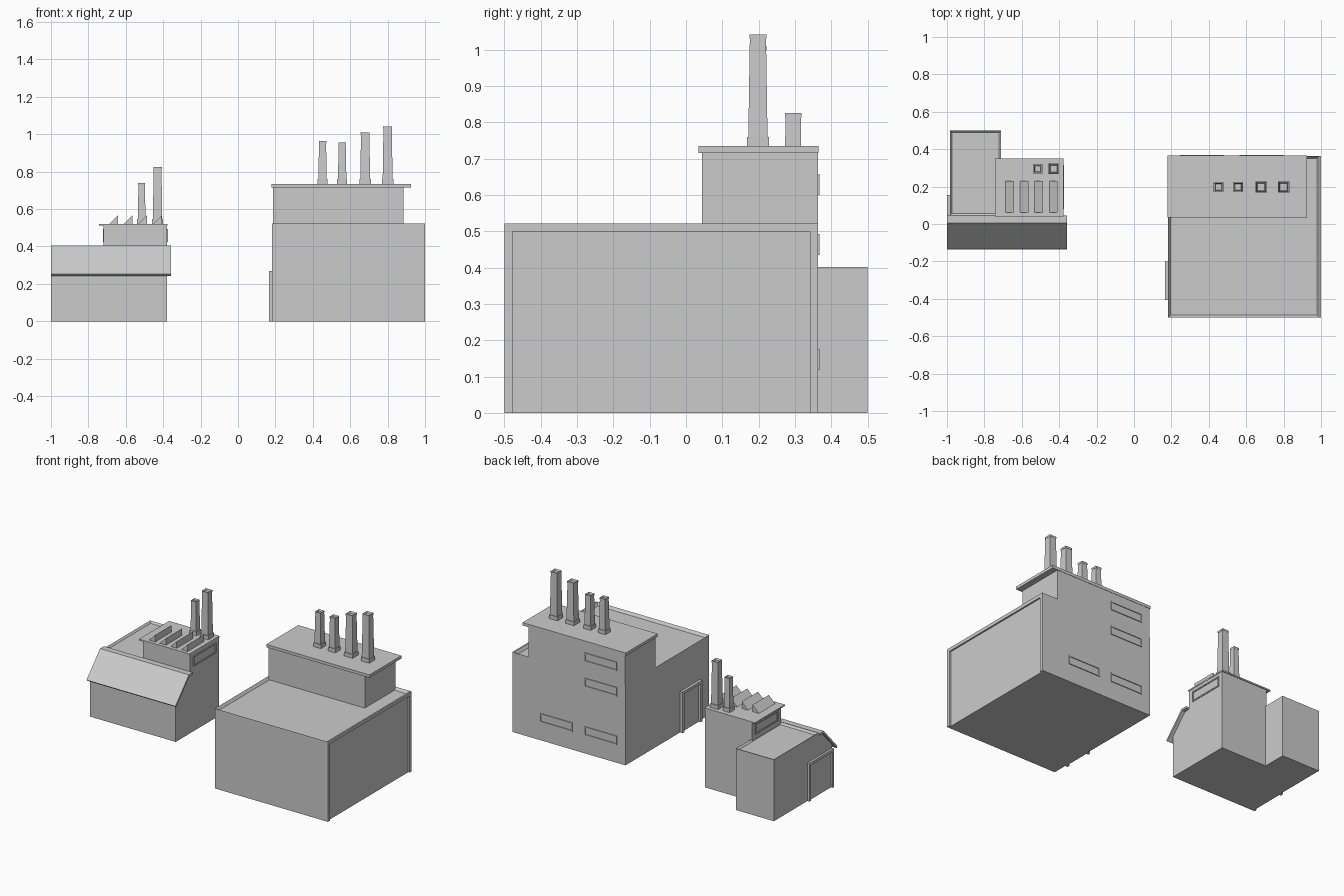
import bpy, bmesh
from mathutils import Vector

if "Cube" in bpy.data.objects:
    bpy.data.objects.remove(bpy.data.objects["Cube"])


def finish(name, bm):
    bmesh.ops.recalc_face_normals(bm, faces=bm.faces)
    me = bpy.data.meshes.new(name)
    bm.to_mesh(me)
    bm.free()
    ob = bpy.data.objects.new(name, me)
    bpy.context.collection.objects.link(ob)
    return ob


def prism(name, points, offset):
    """Extrude a flat outline along an offset vector."""
    bm = bmesh.new()
    face = bm.faces.new([bm.verts.new(p) for p in points])
    ext = bmesh.ops.extrude_face_region(bm, geom=[face])
    verts = [v for v in ext["geom"] if isinstance(v, bmesh.types.BMVert)]
    bmesh.ops.translate(bm, vec=Vector(offset), verts=verts)
    return finish(name, bm)


def box(name, x0, x1, y0, y1, z0, z1, rim=0, sink=0, taper=1):
    """Box with optional tapered top and a sunken roof inside a rim."""
    bm = bmesh.new()
    bmesh.ops.create_cube(bm, size=1)
    for v in bm.verts:
        k = taper if v.co.z > 0 else 1
        v.co = ((x0 + x1) / 2 + v.co.x * (x1 - x0) * k,
                (y0 + y1) / 2 + v.co.y * (y1 - y0) * k,
                z1 if v.co.z > 0 else z0)
    if rim:
        bm.normal_update()
        top = max(bm.faces, key=lambda f: f.calc_center_median().z)
        bmesh.ops.inset_individual(bm, faces=[top], thickness=rim)
        bmesh.ops.translate(bm, vec=(0, 0, -sink), verts=top.verts)
    return finish(name, bm)


def chimney(name, x, y, base, top, w):
    h = w / 2
    box(name + "_base", x - h - .004, x + h + .004, y - h - .004, y + h + .004, base, base + .025)
    box(name, x - h, x + h, y - h, y + h, base + .025, top - .012, taper=.84)
    c = h * .9
    box(name + "_cap", x - c, x + c, y - c, y + c, top - .012, top, rim=w * .14, sink=.011)


def door(name, x0, x1, y0, y1, h):
    t = .018
    box(name + "_post_front", x0, x1, y0, y0 + t, 0, h)
    box(name + "_post_back", x0, x1, y1 - t, y1, 0, h)
    box(name + "_lintel", x0, x1, y0 + t, y1 - t, h - t, h)
    box(name + "_panel", x1 - .004, x1, y0 + t, y1 - t, 0, h - t)


def window(name, axis, pos, sign, a0, a1, z0, z1):
    """Thin raised frame on a wall facing along axis."""
    t, d = .008, .005
    lo, hi = sorted((pos, pos + sign * d))
    for i, (a, b, c, e) in enumerate([(a0, a1, z0, z0 + t), (a0, a1, z1 - t, z1),
                                      (a0, a0 + t, z0 + t, z1 - t), (a1 - t, a1, z0 + t, z1 - t)]):
        n = f"{name}_bar_{i}"
        if axis == 'y':
            box(n, a, b, lo, hi, c, e)
        else:
            box(n, lo, hi, a, b, c, e)


# Large building: hall with parapet and framed right wall
box("hall", .183, .99, -.5, .363, 0, .522, rim=.018, sink=.018)
box("hall_frame_front", .99, 1, -.5, -.478, 0, .522)
box("hall_frame_back", .99, 1, .342, .363, 0, .522)
box("hall_frame_top", .99, 1, -.478, .342, .5, .522)

# Large building: upper storey and overhanging roof
box("hall_upper_storey", .188, .885, .044, .363, .5, .716)
box("hall_upper_roof", .18, .925, .035, .365, .716, .735)
door("hall_door", .165, .183, -.405, -.2, .268)
for i, (x0, z0) in enumerate([(.245, .6), (.245, .435), (.245, .118), (.565, .118)]):
    window(f"hall_window_{i}", 'y', .363, 1, x0, x0 + .235, z0, z0 + .058)
for i, (x, top, w) in enumerate([(.452, .963, .045), (.557, .957, .045),
                                 (.68, 1.01, .053), (.8, 1.042, .053)]):
    chimney(f"hall_chimney_{i}", x, .198, .735, top, w)

# Small building: wing, tower and sloped front
box("wing", -.985, -.71, .045, .5, 0, .402, rim=.015, sink=.012)
box("tower", -.718, -.38, .045, .345, 0, .512)
front = [(-.1, 0), (.045, 0), (.045, .392), (.008, .387), (-.1, .273)]
prism("sloped_front", [(-.985, y, z) for y, z in front], (.605, 0, 0))
awning = [(-.135, .252), (.005, .404), (.045, .404), (.045, .392), (.01, .39), (-.126, .243)]
prism("front_awning", [(-1, y, z) for y, z in awning], (.642, 0, 0))
box("tower_roof", -.743, -.378, .04, .35, .512, .521)
door("wing_door", -1, -.985, -.1, .155, .25)
window("tower_window_right", 'x', -.38, 1, .08, .315, .425, .492)
window("tower_window_left", 'x', -.718, -1, .08, .315, .425, .492)

# Sawtooth skylights
for i in range(4):
    x = -.687 + i * .078
    prism(f"skylight_{i}", [(x, .062, .521), (x + .045, .062, .521), (x + .045, .062, .566)],
          (0, .168, 0))
chimney("tower_chimney_short", -.515, .295, .521, .74, .041)
chimney("tower_chimney_tall", -.43, .295, .521, .825, .05)
